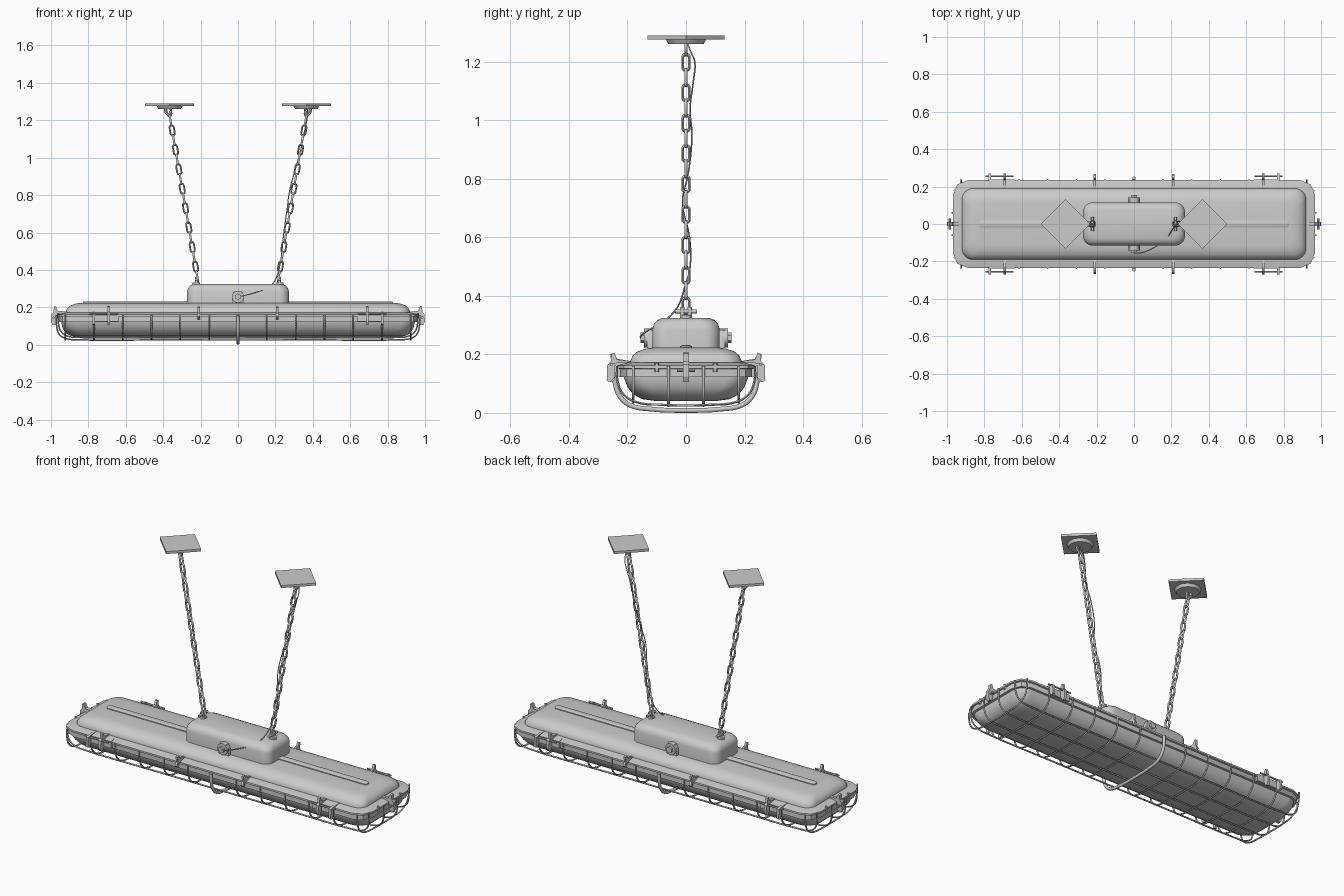
import bpy, bmesh, math
from mathutils import Vector, Matrix

if "Cube" in bpy.data.objects:
    bpy.data.objects.remove(bpy.data.objects["Cube"])


def finish(name, bm, angle=35):
    bmesh.ops.recalc_face_normals(bm, faces=bm.faces)
    me = bpy.data.meshes.new(name)
    bm.to_mesh(me)
    bm.free()
    ob = bpy.data.objects.new(name, me)
    bpy.context.collection.objects.link(ob)
    bpy.ops.object.select_all(action='DESELECT')
    ob.select_set(True)
    bpy.context.view_layer.objects.active = ob
    bpy.ops.object.shade_smooth_by_angle(angle=math.radians(angle))
    return ob


def loft(name, rings, seg=8, angle=35):
    """Stack rounded rectangles (half x, half y, corner radius, z)."""
    bm = bmesh.new()
    prev = first = None
    for hx, hy, r, z in rings:
        vs = []
        for k, (sx, sy) in enumerate([(1, 1), (-1, 1), (-1, -1), (1, -1)]):
            for i in range(seg + 1):
                a = math.pi / 2 * (k + i / seg)
                vs.append(bm.verts.new((sx * (hx - r) + r * math.cos(a),
                                        sy * (hy - r) + r * math.sin(a), z)))
        if prev:
            n = len(vs)
            for i in range(n):
                bm.faces.new((prev[i], prev[(i + 1) % n], vs[(i + 1) % n], vs[i]))
        else:
            first = vs
        prev = vs
    bm.faces.new(first)
    bm.faces.new(prev)
    return finish(name, bm, angle)


def tube(name, pts, r, closed=False, straight=False, sides=1):
    cu = bpy.data.curves.new(name, 'CURVE')
    cu.dimensions = '3D'
    cu.bevel_depth = r
    cu.bevel_resolution = sides
    cu.resolution_u = 4
    cu.use_fill_caps = True
    if straight:
        sp = cu.splines.new('POLY')
        sp.points.add(len(pts) - 1)
        for p, c in zip(sp.points, pts):
            p.co = (*c, 1)
    else:
        sp = cu.splines.new('BEZIER')
        sp.bezier_points.add(len(pts) - 1)
        for p, c in zip(sp.bezier_points, pts):
            p.co = c
            p.handle_left_type = p.handle_right_type = 'AUTO'
    sp.use_cyclic_u = closed
    tmp = bpy.data.objects.new(name + "_path", cu)
    bpy.context.collection.objects.link(tmp)
    bpy.context.view_layer.update()
    me = bpy.data.meshes.new_from_object(tmp.evaluated_get(bpy.context.evaluated_depsgraph_get()))
    bpy.data.objects.remove(tmp)
    bm = bmesh.new()
    bm.from_mesh(me)
    return finish(name, bm, 60)


def prism(name, profile, width, mat):
    """Profile in (outward, z), extruded across the width, placed by mat."""
    bm = bmesh.new()
    a = [bm.verts.new(mat @ Vector((u, -width / 2, z))) for u, z in profile]
    b = [bm.verts.new(mat @ Vector((u, width / 2, z))) for u, z in profile]
    n = len(a)
    bm.faces.new(a)
    bm.faces.new(b)
    for i in range(n):
        bm.faces.new((a[i], a[(i + 1) % n], b[(i + 1) % n], b[i]))
    return finish(name, bm, 30)


def cyl(name, r, depth, loc, axis='Z', n=24, r2=None):
    rot = {'X': Matrix.Rotation(math.pi / 2, 4, 'Y'),
           'Y': Matrix.Rotation(math.pi / 2, 4, 'X'), 'Z': Matrix()}[axis]
    bm = bmesh.new()
    bmesh.ops.create_cone(bm, cap_ends=True, segments=n, radius1=r, radius2=r2 or r,
                          depth=depth, matrix=Matrix.Translation(loc) @ rot)
    return finish(name, bm)


# Housing, rim and lens
loft("upper_housing", [(.92, .19, .06, .15), (.92, .19, .06, .178), (.912, .182, .06, .196),
                       (.895, .165, .06, .21), (.87, .14, .06, .219), (.845, .115, .06, .223)])
loft("housing_rim", [(.945, .215, .065, .122), (.96, .226, .075, .122), (.96, .226, .075, .15),
                     (.968, .235, .08, .152), (.968, .235, .08, .162), (.93, .2, .06, .172),
                     (.91, .18, .05, .172)], seg=2)
loft("lens_bowl", [(.945, .214, .07, .14), (.945, .212, .07, .12), (.938, .2, .075, .088),
                   (.922, .18, .08, .063), (.895, .15, .08, .047), (.85, .105, .07, .041)])
loft("top_ridge", [(.83, .02, .019, .215), (.83, .02, .019, .228), (.822, .013, .012, .232)])

# Junction box with cable glands
loft("junction_box", [(.272, .115, .05, .21), (.272, .115, .05, .285), (.267, .11, .05, .303),
                      (.255, .098, .05, .317), (.235, .08, .045, .325)])
for s, tag in ((-1, "front"), (1, "back")):
    loft("gland_base_" + tag, [(.033, .014, .005, .222), (.033, .014, .005, .255),
                               (.022, .014, .005, .284)], seg=2).location.y = s * .12
    cyl("gland_collar_" + tag, .032, .03, (0, s * .128, .256), 'Y')
    cyl("gland_nut_" + tag, .018, .02, (0, s * .145, .256), 'Y', 6)

# Wire cage: cross wires, lengthwise wires, central carrying band
cross = [(.236, .16), (.234, .11), (.215, .065), (.17, .037), (.09, .028)]
full = cross + [(0, .026)] + [(-y, z) for y, z in reversed(cross)]
for i in range(-6, 7):
    if i:
        tube("cage_cross_wire", [(i * .154, y, z) for y, z in full], .0045)
ends = [(.972, .16), (.97, .1), (.955, .055), (.92, .033), (.86, .027), (.4, .026)]
for y in (-.18, -.06, .06, .18):
    lift = .012 if abs(y) > .1 else 0
    inset = .012 if abs(y) > .1 else 0
    path = [(x - inset, y, z + (lift if z < .1 else 0)) for x, z in ends]
    tube("cage_long_wire", path + [(-x, y, z) for x, y, z in reversed(path)], .0045)
band = [(.245, .155), (.243, .105), (.225, .055), (.19, .026), (.12, .013)]
tube("cage_centre_band", [(0, y, z) for y, z in
     band + [(0, .0085)] + [(-y, z) for y, z in reversed(band)]], .0085, sides=3)

# Clamping clips around the rim
lever = [(-.05, .165), (-.045, .177), (0, .185), (.012, .205), (.024, .2), (.02, .17),
         (.032, .15), (.014, .135), (.008, .16)]
latch = [(-.05, .165), (-.045, .177), (0, .182), (.01, .206), (.02, .203), (.022, .175),
         (.032, .165), (.036, .125), (.026, .105), (.012, .108), (.004, .13), (.004, .16)]


def side(x, s):
    return Matrix.Translation((x, s * .235, 0)) @ Matrix.Rotation(s * math.pi / 2, 4, 'Z')


for s in (-1, 1):
    for sx in (-1, 1):
        prism("rim_lever", lever, .012, side(sx * .21, s))
        prism("rim_latch", latch, .014, side(sx * .692, s))
        prism("rim_lug", [(-.05, .165), (-.045, .175), (.02, .17), (.034, .165),
                          (.036, .11), (.024, .105), (.01, .12), (.01, .16)], .014,
              side(sx * .772, s))
        cyl("latch_pin", .005, .15, (sx * .72, s * .255, .165), 'X', 10)
        prism("latch_plate", [(-.06, .163), (-.06, .175), (-.02, .17), (.004, .165), (.004, .125),
                              (-.02, .125)], .13, side(sx * .705, s))
    prism("end_latch", latch, .022, Matrix.Translation((s * .964, 0, 0)) @
          Matrix.Rotation(0 if s > 0 else math.pi, 4, 'Z'))
    cyl("end_latch_pin", .006, .06, (s * .985, 0, .145), 'Y', 10)
    for y in (-.1, .1):
        cyl("end_bolt", .007, .03, (s * .962, y, .155), 'Z', 6)

# Suspension: eye bolts, chains, ceiling plates
a, h, r = .0115, .0165, .0055
link = [(a * math.cos(t), a * math.sin(t) + (h if k < 7 else -h))
        for k in range(14) for t in [math.pi * ((k if k < 7 else k - 1) / 6)]]
wide = tube("chain_link_wide", [(0, u, v) for u, v in link], r, True, True)
flat = tube("chain_link_flat", [(u, 0, v) for u, v in link], r, True, True)
sources = (wide, flat)
for sx in (-1, 1):
    lean = Matrix.Rotation(sx * math.atan(.172), 4, 'Y')
    for i in range(18):
        z = .366 + .052 * i
        ob = bpy.data.objects.new("chain_link", sources[i % 2].data)
        bpy.context.collection.objects.link(ob)
        ob.matrix_world = Matrix.Translation((sx * (.218 + .172 * (z - .366)), 0, z)) @ lean
    x = sx * .222
    cyl("eye_bolt_base", .02, .012, (x, 0, .328))
    for y in (-.013, .013):
        tube("eye_bolt_ear", [(x, y, .325), (x, y, .362)], .008, straight=True, sides=2)
    cyl("eye_bolt_pin", .007, .076, (x, 0, .347), 'Y', 12)
    bm = bmesh.new()
    bmesh.ops.create_cube(bm, size=1, matrix=Matrix.Translation((sx * .366, 0, 1.283)) @
                          Matrix.Rotation(math.pi / 4, 4, 'Z') @ Matrix.Diagonal((.186, .186, .014, 1)))
    finish("ceiling_plate", bm)
    cyl("ceiling_boss", .06, .018, (sx * .366, 0, 1.269), n=32, r2=.07)
    tube("ceiling_hook", [(sx * .374 + u, 0, 1.245 + v) for u, v in
                          ((-.014, .02), (-.014, 0), (0, -.014), (.014, 0), (.014, .02))], .006)
for ob in sources:
    bpy.data.objects.remove(ob)

# Power cable from the front gland up the right-hand chain
tube("power_cable", [(0, -.155, .256), (.03, -.155, .262), (.1, -.13, .282), (.17, -.08, .31),
                     (.205, -.03, .36), (.225, -.004, .43), (.235, .014, .5), (.245, .012, .6),
                     (.262, -.012, .72), (.275, .008, .82), (.31, .02, .95), (.335, .014, 1.04),
                     (.355, .026, 1.14), (.368, .03, 1.2), (.372, .016, 1.235), (.37, .004, 1.265)], .0028)
